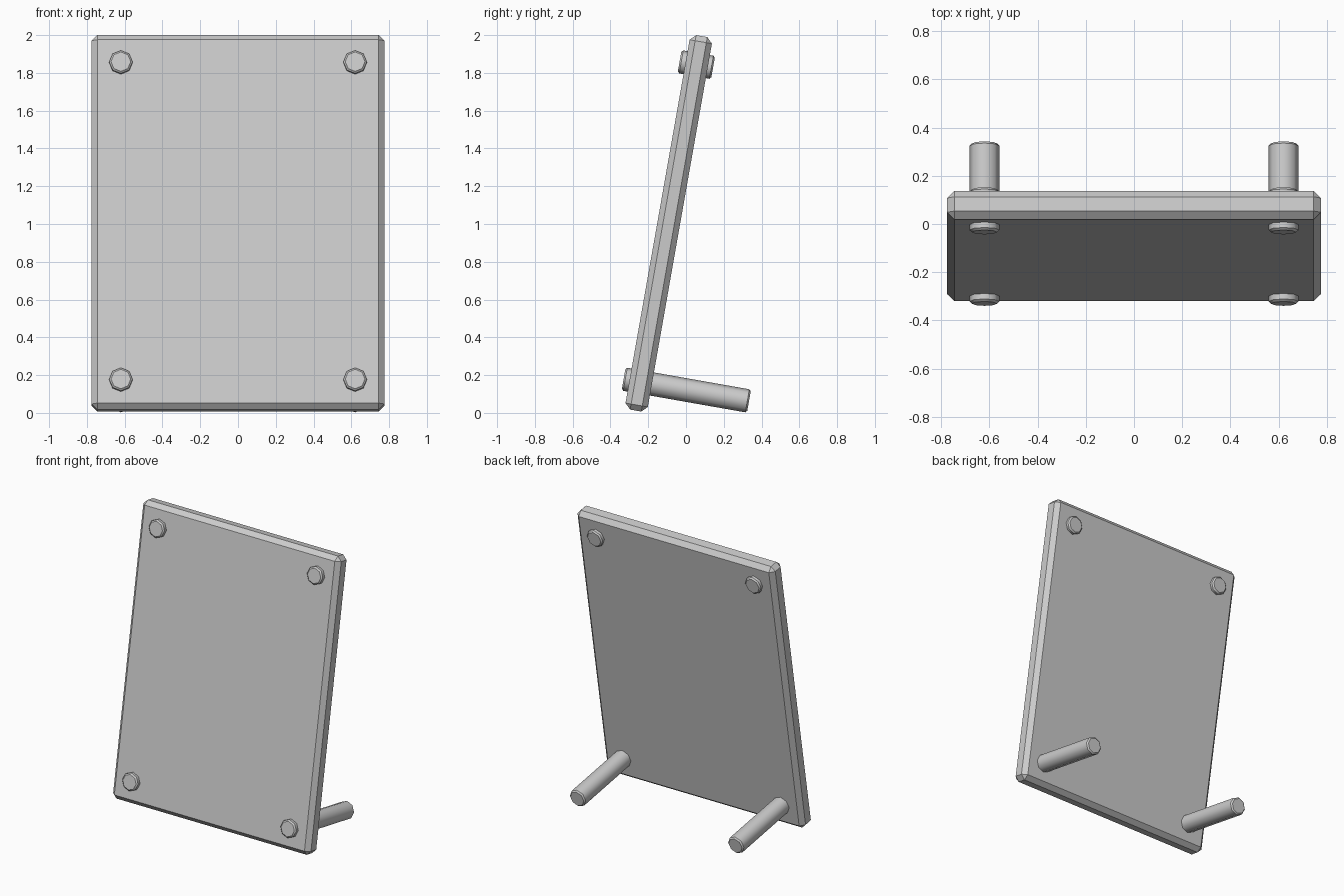
import bpy
from math import radians
from mathutils import Matrix

if "Cube" in bpy.data.objects:
    bpy.data.objects.remove(bpy.data.objects["Cube"])

# Shared frame: the whole stand leans back 10 degrees
FRAME = Matrix.Translation((0, -0.0915, 1.0035)) @ Matrix.Rotation(radians(-10), 4, 'X')


def place(name, local, bevel, smooth=False):
    ob = bpy.context.object
    ob.name = name
    ob.matrix_world = FRAME @ local
    mod = ob.modifiers.new("chamfer", 'BEVEL')
    mod.width = bevel
    mod.segments = 1
    mod.limit_method = 'ANGLE'
    mod.angle_limit = radians(60)
    if smooth:
        bpy.ops.object.shade_smooth_by_angle(angle=radians(50))
    return ob


def pin(name, x, z, front, back):
    # Low-poly rod running through the panel along its normal
    bpy.ops.mesh.primitive_cylinder_add(vertices=8, radius=0.062, depth=back - front)
    local = Matrix.Translation((x, (front + back) / 2, z)) @ Matrix.Rotation(radians(90), 4, 'X')
    place(name, local, 0.009, True)


# Chamfered panel
bpy.ops.mesh.primitive_cube_add(size=1)
bpy.context.object.data.transform(Matrix.Diagonal((1.55, 0.12, 2.013, 1)))
place("panel", Matrix.Identity(4), 0.03)

# Short pins at the top, long support pegs at the bottom
for side, x in (("left", -0.62), ("right", 0.62)):
    pin("top_pin_" + side, x, 0.853, -0.092, 0.088)
    pin("support_peg_" + side, x, -0.853, -0.092, 0.582)
